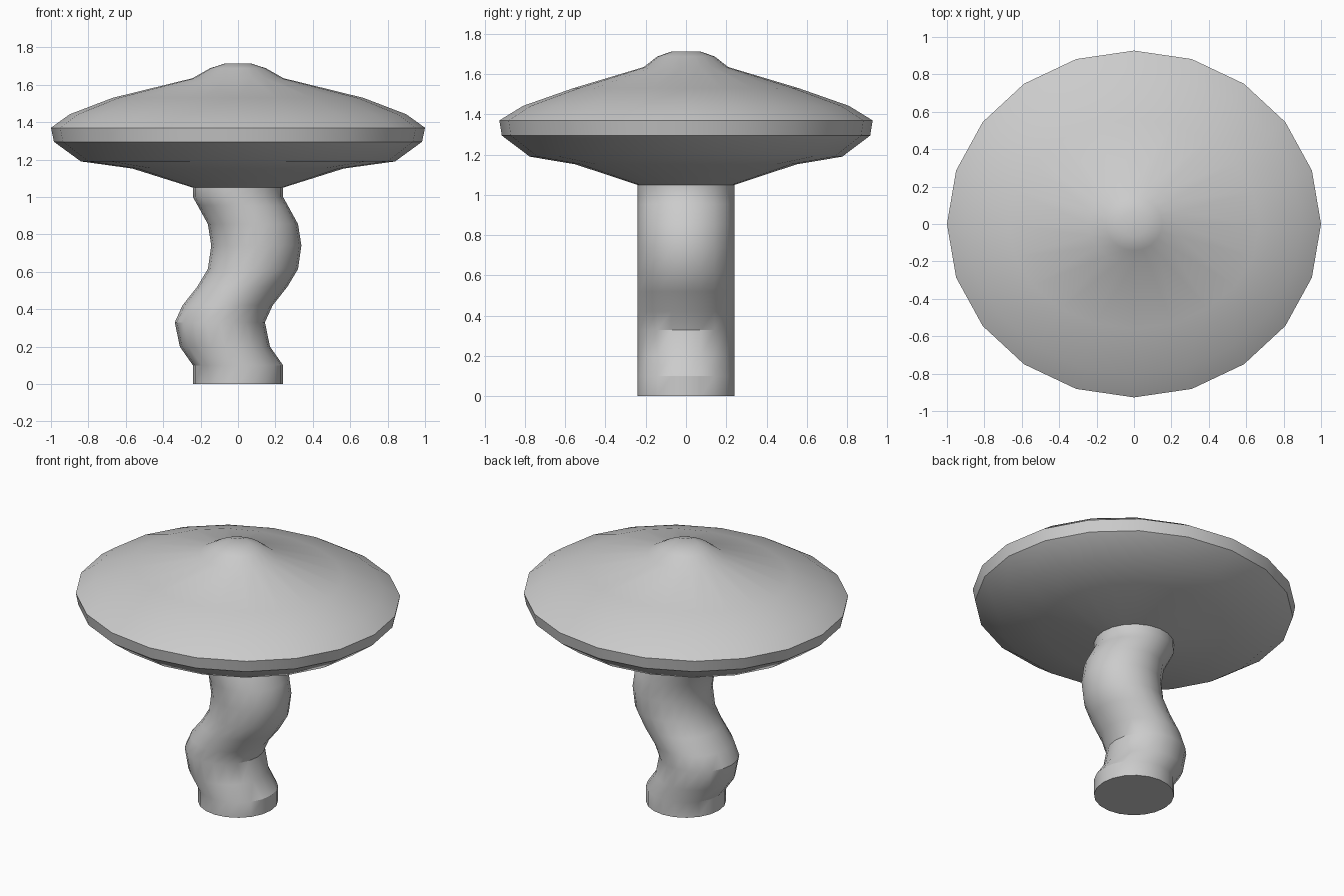
import bpy, bmesh
from math import sin, cos, pi, radians

if "Cube" in bpy.data.objects:
    bpy.data.objects.remove(bpy.data.objects["Cube"])

SIDES = 20


def lofted(name, rings):
    """Closed skin through horizontal ellipses: (centre x, z, x radius, y radius)."""
    bm = bmesh.new()
    loops = []
    for cx, z, rx, ry in rings:
        loops.append([bm.verts.new((cx + rx * cos(2 * pi * i / SIDES),
                                    ry * sin(2 * pi * i / SIDES), z))
                      for i in range(SIDES)])
    for a, b in zip(loops, loops[1:]):
        for i in range(SIDES):
            j = (i + 1) % SIDES
            bm.faces.new((a[i], a[j], b[j], b[i]))
    bm.faces.new(list(reversed(loops[0])))
    bm.faces.new(loops[-1])
    mesh = bpy.data.meshes.new(name)
    bm.to_mesh(mesh)
    bm.free()
    obj = bpy.data.objects.new(name, mesh)
    bpy.context.collection.objects.link(obj)
    bpy.ops.object.select_all(action='DESELECT')
    obj.select_set(True)
    bpy.context.view_layer.objects.active = obj
    bpy.ops.object.shade_smooth_by_angle(angle=radians(30))
    return obj


# Wavy stem: a round section swaying sideways as it rises
sway = [(0, 0), (0, 0.10), (-0.07, 0.20), (-0.097, 0.33), (-0.056, 0.42),
        (0.023, 0.52), (0.08, 0.615), (0.098, 0.74), (0.08, 0.855),
        (0.025, 0.955), (0, 1.0), (0, 1.05)]
lofted("stem", [(x, z, 0.241, 0.241) for x, z in sway])

# Cap: shallow underside, sharp rim, sloping top and central knob
cap = [(1.05, 0.241, 0.241), (1.152, 0.565, 0.55), (1.19, 0.84, 0.776),
       (1.295, 0.984, 0.915), (1.37, 1.0, 0.927), (1.442, 0.90, 0.81),
       (1.53, 0.67, 0.56), (1.635, 0.243, 0.21), (1.688, 0.15, 0.142),
       (1.713, 0.072, 0.068)]
lofted("cap", [(0, z, rx, ry) for z, rx, ry in cap])
